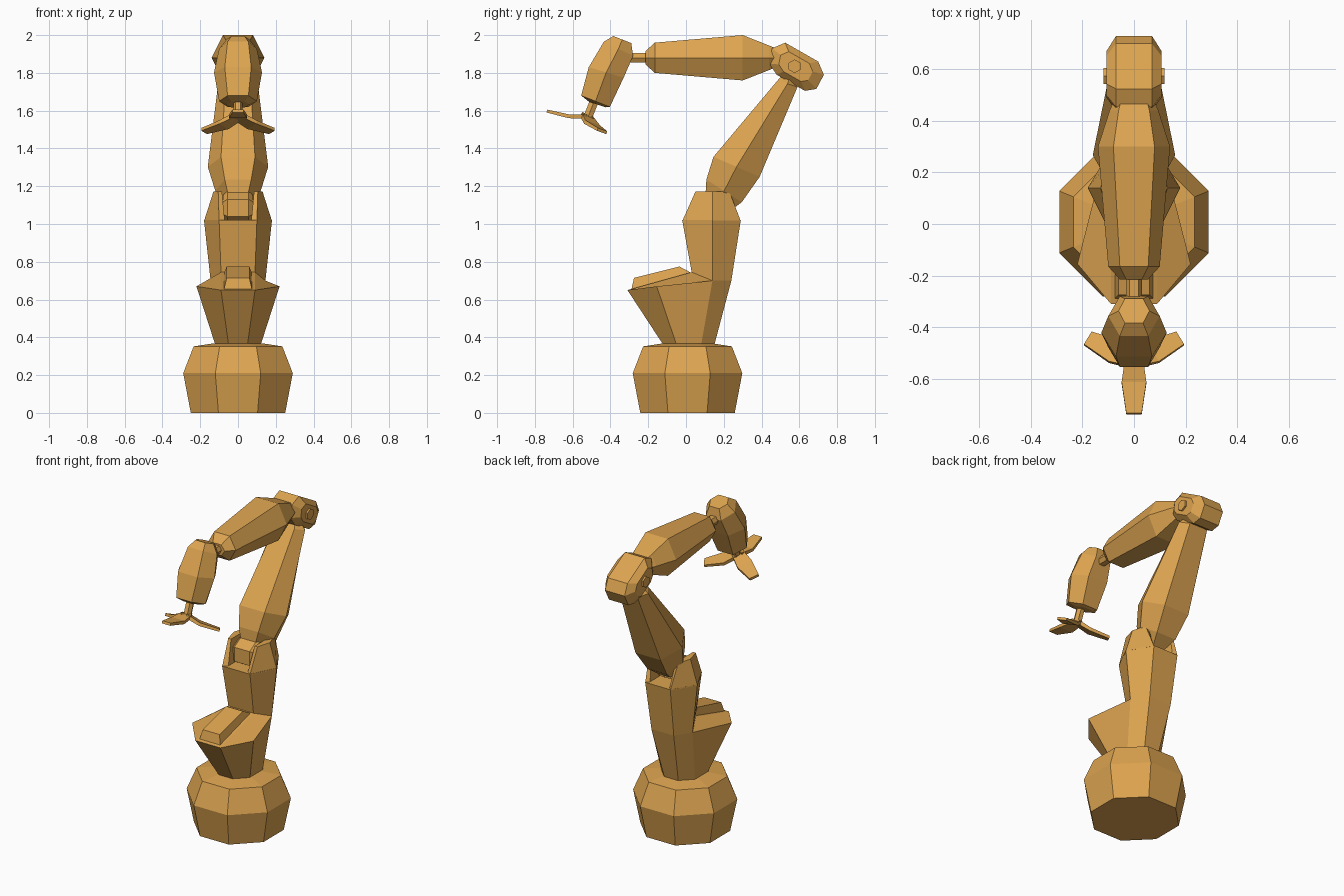
import bpy, bmesh
from math import sin, cos, pi, tau
from mathutils import Vector

if "Cube" in bpy.data.objects:
    bpy.data.objects.remove(bpy.data.objects["Cube"])

paint = bpy.data.materials.new("orange_paint")
paint.diffuse_color = (0.72, 0.37, 0.08, 1)
paint.use_nodes = True
paint.node_tree.nodes["Principled BSDF"].inputs["Base Color"].default_value = paint.diffuse_color


def loft(name, rings):
    """Skin a list of equal-length rings and cap both ends."""
    bm = bmesh.new()
    rows = [[bm.verts.new(p) for p in ring] for ring in rings]
    n = len(rows[0])
    for a, b in zip(rows, rows[1:]):
        for i in range(n):
            j = (i + 1) % n
            bm.faces.new((a[i], a[j], b[j], b[i]))
    bm.faces.new(rows[0])
    bm.faces.new(rows[-1])
    bmesh.ops.remove_doubles(bm, verts=bm.verts, dist=0.0005)
    bmesh.ops.recalc_face_normals(bm, faces=bm.faces)
    me = bpy.data.meshes.new(name)
    bm.to_mesh(me)
    bm.free()
    me.materials.append(paint)
    ob = bpy.data.objects.new(name, me)
    bpy.context.collection.objects.link(ob)
    return ob


def mirrored(half):
    """Close a right-hand half outline across x = 0."""
    return half + [(-x, y, z) for x, y, z in reversed(half)]


def hex_limb(name, sections):
    """Hexagonal limb: each section is (upper yz, lower yz, half width, flat half width)."""
    rings = []
    for (ay, az), (by, bz), w, f in sections:
        rings.append(mirrored([(f, ay, az), (w, (ay + by) / 2, (az + bz) / 2), (f, by, bz)]))
    return loft(name, rings)


def ngon(n, r, cy, cz, x, phase=0.0):
    return [(x, cy + r * cos(tau * i / n + phase), cz + r * sin(tau * i / n + phase)) for i in range(n)]


# Octagonal pedestal
def octagon(apothem, z):
    r = apothem / cos(pi / 8)
    return [(r * cos(pi / 8 + i * pi / 4), 0.008 + r * sin(pi / 8 + i * pi / 4), z) for i in range(8)]


loft("pedestal", [octagon(0.25, 0), octagon(0.29, 0.21), octagon(0.235, 0.352), octagon(0.13, 0.368)])

# Turret with sloping front deck and rising shoulder column
loft("turret_column", [mirrored(h) for h in (
    [(.05, -.12, .36), (.12, -.05, .36), (.12, .08, .36), (.05, .15, .36)],
    [(.09, -.31, .65), (.22, -.155, .67), (.145, .14, .70), (.08, .24, .70)],
    [(.09, .03, .745), (.145, .14, .70), (.145, .14, .70), (.08, .24, .70)],
    [(.10, -.02, 1.02), (.18, .14, 1.02), (.18, .14, 1.02), (.09, .29, 1.02)])])

# Raised box on the deck
loft("deck_box", [mirrored(h) for h in (
    [(.075, -.29, .65), (.075, .04, .735)],
    [(.06, -.275, .715), (.06, -.035, .775)])])

# Fork prongs holding the lower arm
for side, s in (("right", 1), ("left", -1)):
    low = [(.10, -.02), (.18, .14), (.09, .29), (.07, .27), (.07, 0)]
    top = [(.105, .05), (.13, .14), (.105, .23), (.085, .23), (.085, .05)]
    loft(side + "_fork_prong", [[(s * x, y, 1.015) for x, y in low],
                                [(s * x, y, 1.172) for x, y in top]])

# Shoulder knuckle between the prongs
loft("shoulder_knuckle", [ngon(6, r, 0.12, 1.085, x, pi / 6)
                          for x, r in ((-.08, .065), (-.055, .092), (.055, .092), (.08, .065))])

# Lower arm
hex_limb("lower_arm", [
    ((.10, 1.10), (.22, 1.06), .065, .04),
    ((.108, 1.235), (.295, 1.115), .12, .07),
    ((.145, 1.355), (.39, 1.25), .16, .09),
    ((.485, 1.76), (.59, 1.725), .105, .065),
    ((.52, 1.80), (.585, 1.775), .06, .04)])

# Elbow housing with chamfered cheeks
outline = [(.44, 1.85), (.455, 1.93), (.525, 1.96), (.70, 1.86),
           (.73, 1.79), (.69, 1.715), (.63, 1.705), (.48, 1.79)]
loft("elbow", [[(x, .575 + (y - .575) * k, 1.835 + (z - 1.835) * k) for y, z in outline]
               for x, k in ((-.107, .62), (-.07, 1), (.07, 1), (.107, .62))])

# Elbow bolt, sticking out on both sides
loft("elbow_bolt", [ngon(6, .036, .575, 1.835, x, pi / 6) for x in (-.118, .118)])

# Forearm and wrist rod
hex_limb("forearm", [
    ((.50, 1.92), (.50, 1.84), .07, .045),
    ((.44, 1.945), (.44, 1.815), .095, .06),
    ((.30, 2.0), (.30, 1.76), .14, .08),
    ((-.165, 1.96), (-.165, 1.80), .10, .055),
    ((-.215, 1.915), (-.215, 1.845), .055, .03)])
hex_limb("wrist_rod", [((y, 1.905), (y, 1.855), .032, .018) for y in (-.20, -.33)])

# Hand block
hex_limb("hand_block", [
    ((-.385, 1.995), (-.29, 1.958), .06, .035),
    ((-.435, 1.965), (-.28, 1.89), .10, .055),
    ((-.515, 1.83), (-.33, 1.775), .127, .07),
    ((-.555, 1.68), (-.403, 1.62), .10, .055),
    ((-.515, 1.648), (-.425, 1.618), .06, .035)])
hex_limb("tool_rod", [((-.507, 1.66), (-.463, 1.645), .024, .013),
                      ((-.547, 1.56), (-.503, 1.545), .024, .013)])

# Three-fingered gripper in the frame of the hand axis
down = Vector((0, -.34, -.94)).normalized()
ahead = Vector((0, -.94, .34)).normalized()
across = Vector((1, 0, 0))
hub = Vector((0, -.522, 1.582))
for i, label in enumerate(("front", "right", "left")):
    a = i * tau / 3
    out = ahead * cos(a) + across * sin(a)
    wide = across * cos(a) - ahead * sin(a)
    rings = []
    for r, w, drop, t in ((0, .035, 0, .026), (.085, .048, .034, .02), (.207, .03, .05, .016)):
        p = hub + out * r + down * drop
        rings.append([p - wide * w, p + wide * w, p + wide * w + down * t, p - wide * w + down * t])
    loft(label + "_finger", rings)
